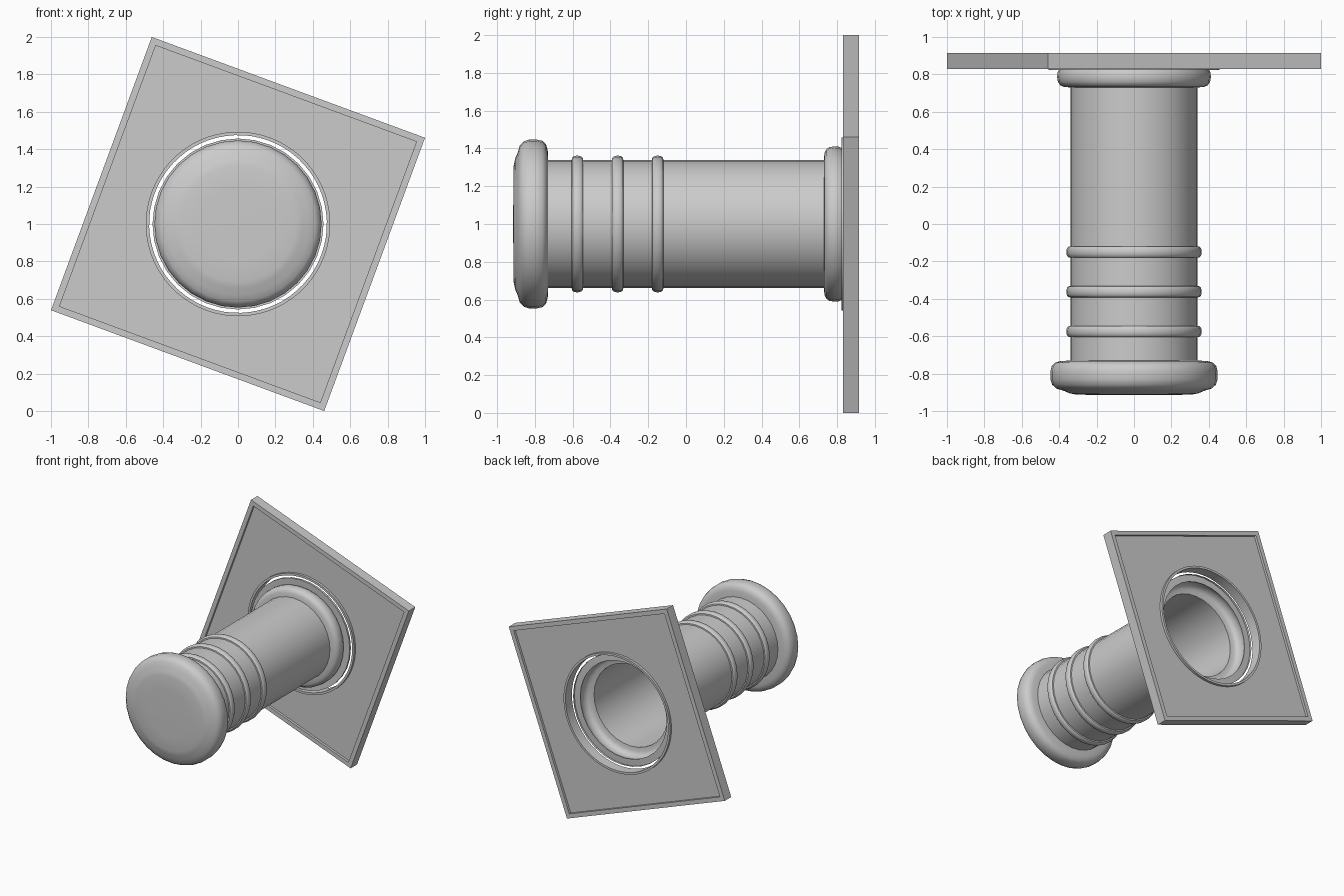
import bpy, bmesh
from math import sin, cos, pi, radians

if "Cube" in bpy.data.objects:
    bpy.data.objects.remove(bpy.data.objects["Cube"])

CZ = 1.0  # height of the knob axis, which runs along y


def circle(r, y, n):
    return [(r * cos(2 * pi * i / n), y, CZ + r * sin(2 * pi * i / n)) for i in range(n)]


def square(h, y, n, turn):
    pts = []
    for i in range(n):
        t = 2 * pi * i / n + pi / 4
        k = h / max(abs(cos(t)), abs(sin(t)))
        x, z = k * cos(t), k * sin(t)
        pts.append((x * cos(turn) - z * sin(turn), y, CZ + x * sin(turn) + z * cos(turn)))
    return pts


def loft(name, loops, closed=False, cap_start=False, angle=35):
    bm = bmesh.new()
    rings = [[bm.verts.new(p) for p in loop] for loop in loops]
    n = len(rings[0])
    pairs = list(zip(rings, rings[1:])) + ([(rings[-1], rings[0])] if closed else [])
    for a, b in pairs:
        for i in range(n):
            j = (i + 1) % n
            bm.faces.new((a[i], a[j], b[j], b[i]))
    if cap_start:
        bm.faces.new(rings[0])
    bmesh.ops.recalc_face_normals(bm, faces=bm.faces[:])
    me = bpy.data.meshes.new(name)
    bm.to_mesh(me)
    bm.free()
    ob = bpy.data.objects.new(name, me)
    bpy.context.collection.objects.link(ob)
    bpy.ops.object.select_all(action='DESELECT')
    ob.select_set(True)
    bpy.context.view_layer.objects.active = ob
    bpy.ops.object.shade_smooth_by_angle(angle=radians(angle))
    return ob


def lathe(name, profile, n=32, **kw):
    return loft(name, [circle(r, y, n) for r, y in profile], **kw)


# hollow barrel with flared foot, open at the back
lathe("barrel", [(0.34, -0.74), (0.34, 0.73), (0.375, 0.733), (0.395, 0.742), (0.407, 0.76),
                 (0.411, 0.785), (0.409, 0.81), (0.40, 0.826), (0.457, 0.823), (0.457, 0.84)])

# three raised bands
for k, y in enumerate((-0.575, -0.362, -0.15)):
    arc = [(0.335 + 0.027 * sin(pi * i / 8) ** 0.6, y - 0.031 * cos(pi * i / 8)) for i in range(9)]
    lathe(f"band_{k + 1}", arc)

# domed end cap with rounded rim
lathe("cap", [(0.02, -0.915), (0.2, -0.914), (0.31, -0.912), (0.345, -0.905), (0.38, -0.89),
              (0.415, -0.88), (0.437, -0.86), (0.447, -0.83), (0.447, -0.79), (0.44, -0.76),
              (0.422, -0.741), (0.39, -0.732), (0.33, -0.73)], cap_start=True)

# tilted square plate: raised border, recessed panel, collar around the hole
N, TURN = 64, radians(-20.25)
F, B, D = 0.83, 0.915, 0.02
OUT, INN = 0.7785, 0.743
loops = [circle(0.475, F, N), circle(0.493, F, N), circle(0.493, F + D, N),
         square(INN, F + D, N, TURN), square(INN, F, N, TURN), square(OUT, F, N, TURN),
         square(OUT, B, N, TURN), square(INN, B, N, TURN), square(INN, B - D, N, TURN)]
# align circle samples with the square's corners
def aligned(r, y):
    return [(r * cos(2 * pi * i / N + pi / 4 + TURN), y, CZ + r * sin(2 * pi * i / N + pi / 4 + TURN))
            for i in range(N)]
loops[:3] = [aligned(0.475, F), aligned(0.493, F), aligned(0.493, F + D)]
loops += [aligned(0.493, B - D), aligned(0.493, B), aligned(0.475, B)]
loft("wall_plate", loops, closed=True, angle=30)
